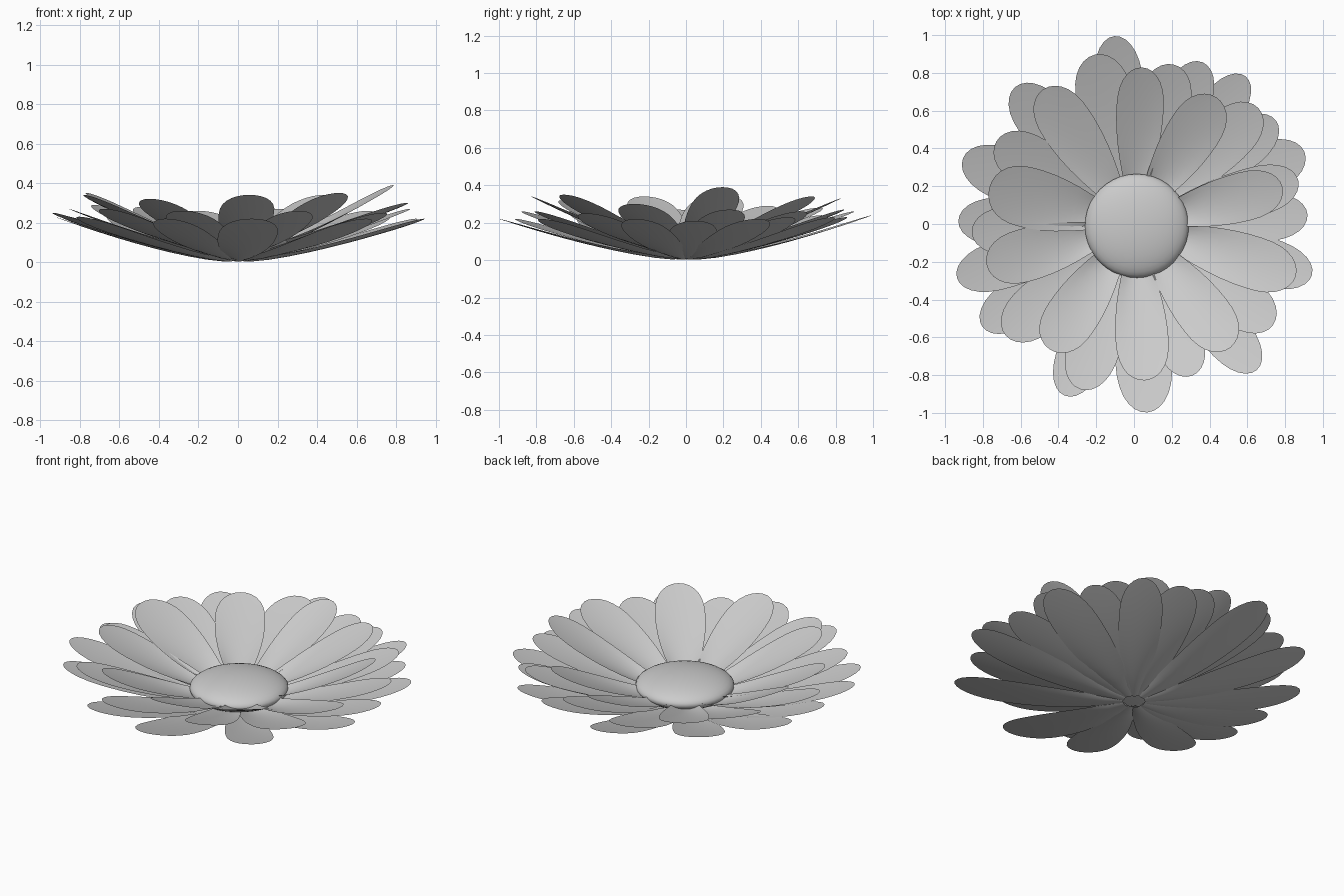
import bpy, bmesh
from math import sin, cos, pi, radians, sqrt

if "Cube" in bpy.data.objects:
    bpy.data.objects.remove(bpy.data.objects["Cube"])

ROWS, COLS = 14, 8


def half_width(t):
    # narrow base, widest at 70 % of the length, blunt rounded tip
    if t < 0.7:
        return 0.25 + 0.75 * sin(pi / 2 * t / 0.7)
    return sqrt(max(0.0, 1 - ((t - 0.7) / 0.3) ** 2.5))


def petal(name, angle, length, tip_z, width, base_r, base_z, cup, power):
    a = radians(angle)
    bm = bmesh.new()
    grid = []
    for i in range(ROWS):
        t = sin(pi / 2 * i / ROWS)
        r = base_r + (length - base_r) * t
        z = base_z + (tip_z - base_z) * t ** power
        w = width * half_width(t)
        row = []
        for j in range(COLS + 1):
            s = 2 * j / COLS - 1
            side = s * w
            lift = cup * s * s * (1 - t) ** 0.7
            row.append(bm.verts.new((r * cos(a) - side * sin(a),
                                     r * sin(a) + side * cos(a), z + lift)))
        grid.append(row)
    tip = bm.verts.new((length * cos(a), length * sin(a), tip_z))
    for lo, hi in zip(grid, grid[1:]):
        for j in range(COLS):
            bm.faces.new((lo[j], hi[j], hi[j + 1], lo[j + 1]))
    for j in range(COLS):
        bm.faces.new((grid[-1][j], tip, grid[-1][j + 1]))
    bmesh.ops.recalc_face_normals(bm, faces=bm.faces)
    bm.normal_update()
    if sum(f.normal.z for f in bm.faces) < 0:
        bmesh.ops.reverse_faces(bm, faces=bm.faces)
    for f in bm.faces:
        f.smooth = True
    me = bpy.data.meshes.new(name)
    bm.to_mesh(me)
    bm.free()
    bpy.context.collection.objects.link(bpy.data.objects.new(name, me))


# Petal layers: (angle, length, tip height, half width)
inner = [(87, .83, .33, .125), (57, .80, .34, .14), (14, .81, .39, .13),
         (-18, .90, .30, .14), (-52, .83, .35, .14), (-86, .83, .34, .14),
         (-124, .80, .32, .14), (-164, .81, .34, .14), (166, .79, .35, .16),
         (124, .86, .28, .14)]
middle = [(103, .92, .26, .15), (76, .87, .27, .14), (43, .90, .26, .14),
          (15, .90, .27, .13), (-36, .91, .25, .14), (-69, .86, .26, .13),
          (-108, .92, .26, .14), (-139, .90, .27, .14), (149, .85, .29, .14),
          (-177, .86, .27, .13)]
outer = [(96, 1.0, .24, .13), (67, .93, .23, .13), (53, .98, .23, .12),
         (36, .93, .23, .13), (23, .98, .22, .14), (3, .92, .21, .13),
         (-16, .98, .22, .13), (-50, 1.01, .22, .13), (-86, 1.0, .22, .15),
         (-112, .98, .22, .13), (-146, .97, .23, .13), (-163, .98, .25, .13),
         (179, .93, .23, .13), (159, .97, .24, .14), (131, .96, .24, .14)]

for label, layer, base_r, base_z, cup, power in (
        ("inner_petal", inner, .10, .045, .03, 1.25),
        ("middle_petal", middle, .08, .022, .02, 1.3),
        ("outer_petal", outer, .06, .002, .015, 1.4)):
    for k, (ang, length, tip_z, width) in enumerate(layer):
        petal(f"{label}_{k + 1}", ang, length, tip_z, width,
              base_r, base_z + .004 * (k % 2), cup, power)

# Flower centre: flattened ball
bpy.ops.mesh.primitive_uv_sphere_add(segments=40, ring_count=20, radius=1,
                                     location=(.015, -.01, .105))
centre = bpy.context.object
centre.name = "flower_centre"
centre.scale = (.275, .275, .08)
bpy.ops.object.transform_apply(location=False, rotation=False, scale=True)
bpy.ops.object.shade_smooth()
